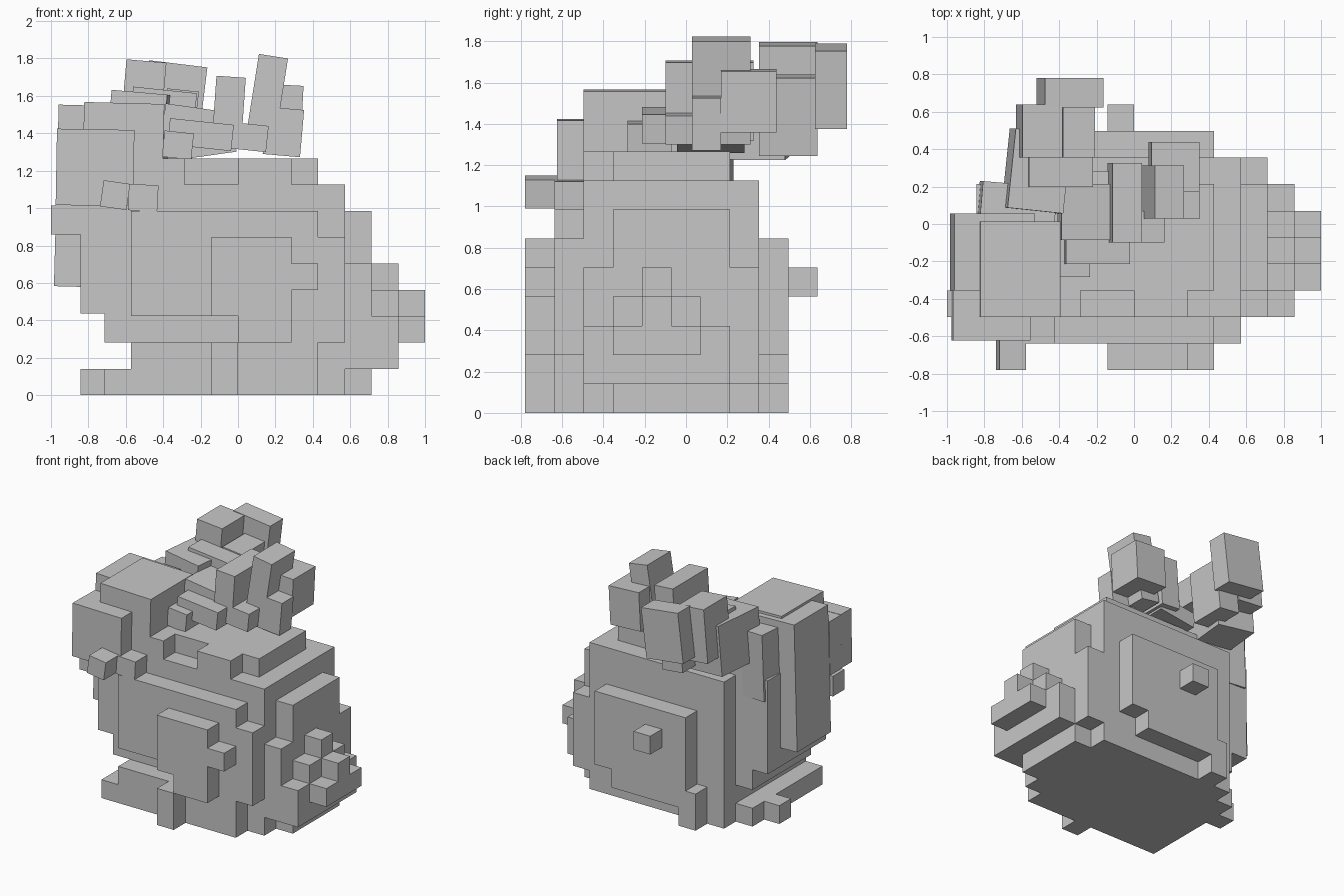
import bpy
import bmesh
from math import radians
from mathutils import Matrix, Vector

cube = bpy.data.objects.get("Cube")
if cube:
    bpy.data.objects.remove(cube, do_unlink=True)

grey = bpy.data.materials.new("plain grey")
grey.use_nodes = True
tone = (0.57, 0.57, 0.57, 1)
grey.diffuse_color = tone
shader = next(n for n in grey.node_tree.nodes if n.type == "BSDF_PRINCIPLED")
shader.inputs["Base Color"].default_value = tone
shader.inputs["Roughness"].default_value = 0.9

# Size of one block along each axis, and the grid corner
STEP = Vector((1 / 7, 0.1418, 0.1407))
CORNER = Vector((-1, -0.78, 0))


def grid(x, y, z):
    return CORNER + Vector((x * STEP.x, y * STEP.y, z * STEP.z))


def block(name, x, y, z, roll=0, yaw=0):
    """Box between grid lines, optionally tilted about its own centre."""
    low, high = (grid(*c) for c in zip(x, y, z))
    middle, size = (low + high) / 2, high - low
    turn = Matrix.Rotation(radians(roll), 4, "Y") @ Matrix.Rotation(radians(yaw), 4, "Z")
    bm = bmesh.new()
    bmesh.ops.create_cube(bm, size=1, matrix=Matrix.Translation(middle) @ turn @ Matrix.Diagonal((*size, 1)))
    mesh = bpy.data.meshes.new(name)
    bm.to_mesh(mesh)
    bm.free()
    mesh.materials.append(grey)
    ob = bpy.data.objects.new(name, mesh)
    bpy.context.scene.collection.objects.link(ob)
    return ob


# Rounded body, built as stepped layers
block("body_core", (3, 11), (2, 8), (0, 8))
block("body_front_plate", (3, 10), (1, 2), (3, 7))
block("body_front_plate_low", (7, 10), (1, 2), (0, 3))
block("body_front_edge", (10, 11), (1, 2), (2, 6))
block("body_back_plate", (4.6, 10), (8, 9), (2, 6))
block("body_back_plate_foot", (4.6, 9), (8, 9), (1, 2))
block("body_chest", (2, 3), (2, 7), (2, 7))
block("body_chest_base", (2, 3), (2, 7), (0, 1))
block("body_rump_high", (11, 12), (3, 7), (5, 7))
block("body_rump_low", (11, 12), (2, 8), (1, 5))
block("body_rump_base", (11, 12), (3, 7), (0, 1))
block("back_hump", (4, 10), (3, 7), (8, 9))
block("back_hump_front", (7, 9), (2, 3), (8, 9))
block("back_hump_corner", (4, 5), (2, 3), (8, 9))
block("shoulder", (2, 4), (4, 7), (7, 8.9))

# Tail steps
block("tail_root", (12, 13), (2, 7), (1, 3))
block("tail_middle", (12, 13), (3, 6), (3, 4))
block("tail_peak", (12, 13), (4, 5), (4, 5))
block("tail_tip", (13, 14), (3, 6), (2, 3))
block("tail_tip_top", (13, 14), (4, 5), (3, 4))

# Haunches and feet
block("front_haunch", (6, 9), (0, 1), (3, 6))
block("front_haunch_low", (7, 9), (0, 1), (2, 3))
block("front_haunch_side", (9, 10), (0, 1), (4, 5))
block("front_haunch_foot", (6, 7), (0, 2), (0, 2))
block("back_haunch_foot", (4, 5), (8, 9), (0, 2))
block("back_haunch_nub", (6, 7), (9, 10), (4, 5))
block("front_paw", (3, 6), (1, 2), (0, 2))
block("front_paw_toe", (2, 3), (1, 2), (0, 1))
block("back_paw", (1.1, 2), (5, 6), (0, 1))

# Head, leaning slightly
block("neck", (1.1, 4), (2, 7), (3.1, 8.2))
block("head_core", (0.2, 3.2), (3, 5.9), (4.1, 11), roll=1.5)
block("head_crown", (1.2, 4.2), (2, 5.6), (7.5, 11.1), roll=1.5)
block("head_nape", (1.2, 4), (5, 7), (7, 10.6), roll=2, yaw=-5)
block("face_plate", (0.2, 3.1), (1.1, 2), (7.2, 10.1), roll=1)
block("face_side", (0.2, 1.2), (2, 3), (7.2, 10.1), roll=1)
block("cheek", (0, 1.1), (2, 3), (6.1, 7.2))
block("nose", (1.9, 2.9), (0, 1.2), (7.1, 8.1), roll=8)
block("muzzle_side", (2.9, 4), (1, 2), (7, 8), roll=3)

# Rear ear
block("rear_ear_base", (2.3, 4.4), (6, 9), (8.8, 11.5), roll=5, yaw=-6)
block("rear_ear_outer", (2.7, 4.2), (8, 10), (9.8, 12.7), roll=5)
block("rear_ear_inner", (4.2, 5.4), (8, 10), (8.9, 11.6), roll=6)
block("rear_ear_tip", (3.5, 5.7), (9.9, 11), (9.9, 12.6), roll=7)
block("rear_ear_ridge", (3, 5.4), (6.9, 8), (10.2, 11.6), roll=6)

# Front ear
block("front_ear_root", (4.2, 6.9), (4.9, 7), (9.7, 10.9), roll=8)
block("front_ear_root_low", (4.4, 6.8), (4, 5), (9.4, 10.4), roll=6)
block("front_ear_root_knob", (4.2, 5.3), (3.5, 5), (9, 10), roll=6)
block("front_ear_joint", (4.8, 6.9), (5.2, 7.5), (9.1, 9.9), roll=-8)
block("front_ear_bridge", (6.1, 7.2), (4.8, 7.8), (9.4, 12.1), roll=4)
block("front_ear_knob", (6.8, 8.1), (4.8, 6), (9.3, 10.3), roll=6)
block("front_ear_tip", (7.5, 8.6), (5.7, 7.7), (9.3, 12.9), roll=9)
block("front_ear_side", (8, 9.4), (5.7, 6.7), (9.1, 10.9), roll=5)
block("front_ear_back", (7.6, 9.4), (6.7, 8.6), (9.7, 11.8), roll=3)
